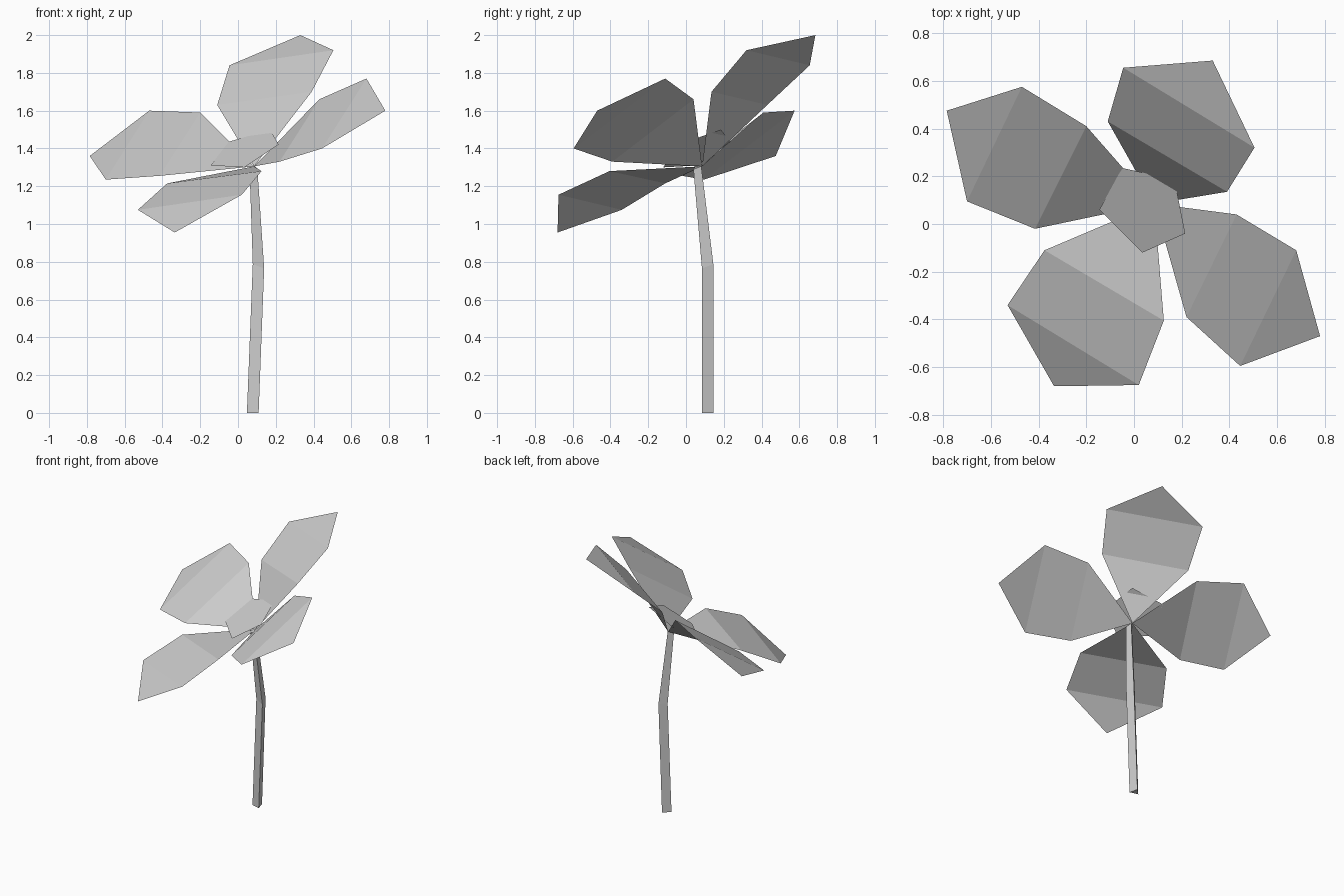
import bpy
import math
from mathutils import Vector

default_cube = bpy.data.objects.get("Cube")
if default_cube:
    bpy.data.objects.remove(default_cube, do_unlink=True)


def make_material(name, colour):
    material = bpy.data.materials.new(name)
    material.use_nodes = True
    material.diffuse_color = colour
    shader = next(n for n in material.node_tree.nodes if n.type == 'BSDF_PRINCIPLED')
    shader.inputs["Base Color"].default_value = colour
    return material


grey = make_material("plain grey", (0.6, 0.6, 0.6, 1))


def add_part(name, points, faces):
    mesh = bpy.data.meshes.new(name)
    mesh.from_pydata(points, [], faces)
    mesh.materials.append(grey)
    mesh.update()
    part = bpy.data.objects.new(name, mesh)
    bpy.context.scene.collection.objects.link(part)
    return part


# Stem: a triangular section swept through three rings
def stem_ring(centre, radius, tilt):
    ring = []
    for corner in range(3):
        angle = math.radians(-45 + 120 * corner)
        offset = Vector((math.cos(angle), math.sin(angle), 0)) * radius
        offset.z = tilt * (offset.y - offset.x)
        ring.append(Vector(centre) + offset)
    return ring


rings = [
    stem_ring((0.083, 0.11, 0), 0.037, 0),
    stem_ring((0.113, 0.11, 0.78), 0.036, 0.3),
    stem_ring((0.085, 0.057, 1.3), 0.025, 0.3),
]
stem_points = [point for ring in rings for point in ring]
stem_faces = [(2, 1, 0), (6, 7, 8)]
for level in (0, 3):
    for side in range(3):
        following = (side + 1) % 3
        stem_faces.append((level + side, level + following,
                           level + following + 3, level + side + 3))
add_part("stem", stem_points, stem_faces)

# Petals: single sheets with two creases, all springing from one point
petal_root = (0.085, 0.085, 1.305)


def add_petal(name, inner_right, outer_right, tip, outer_left, inner_left):
    points = [petal_root, inner_right, outer_right, tip, outer_left, inner_left]
    add_part(name, points, [(0, 1, 5), (1, 2, 4, 5), (2, 3, 4)])


add_petal("back_petal",
          (0.39, 0.135, 1.70), (0.505, 0.32, 1.92), (0.33, 0.685, 2.0),
          (-0.045, 0.655, 1.84), (-0.11, 0.43, 1.63))
add_petal("right_petal",
          (-0.2, 0.41, 1.59), (-0.47, 0.575, 1.60), (-0.785, 0.475, 1.36),
          (-0.70, 0.095, 1.235), (-0.415, -0.02, 1.255))
add_petal("front_petal",
          (-0.375, -0.11, 1.215), (-0.53, -0.34, 1.075), (-0.335, -0.68, 0.955),
          (0.02, -0.675, 1.155), (0.125, -0.405, 1.28))
add_petal("left_petal",
          (0.22, -0.39, 1.33), (0.445, -0.595, 1.40), (0.78, -0.47, 1.60),
          (0.68, -0.11, 1.77), (0.43, 0.04, 1.66))

# Flower centre: a tilted five-sided disc
add_part("flower_centre",
         [(0.035, -0.12, 1.3), (0.215, -0.04, 1.42), (0.17, 0.185, 1.5),
          (-0.05, 0.235, 1.435), (-0.145, 0.06, 1.31)],
         [range(5)])
